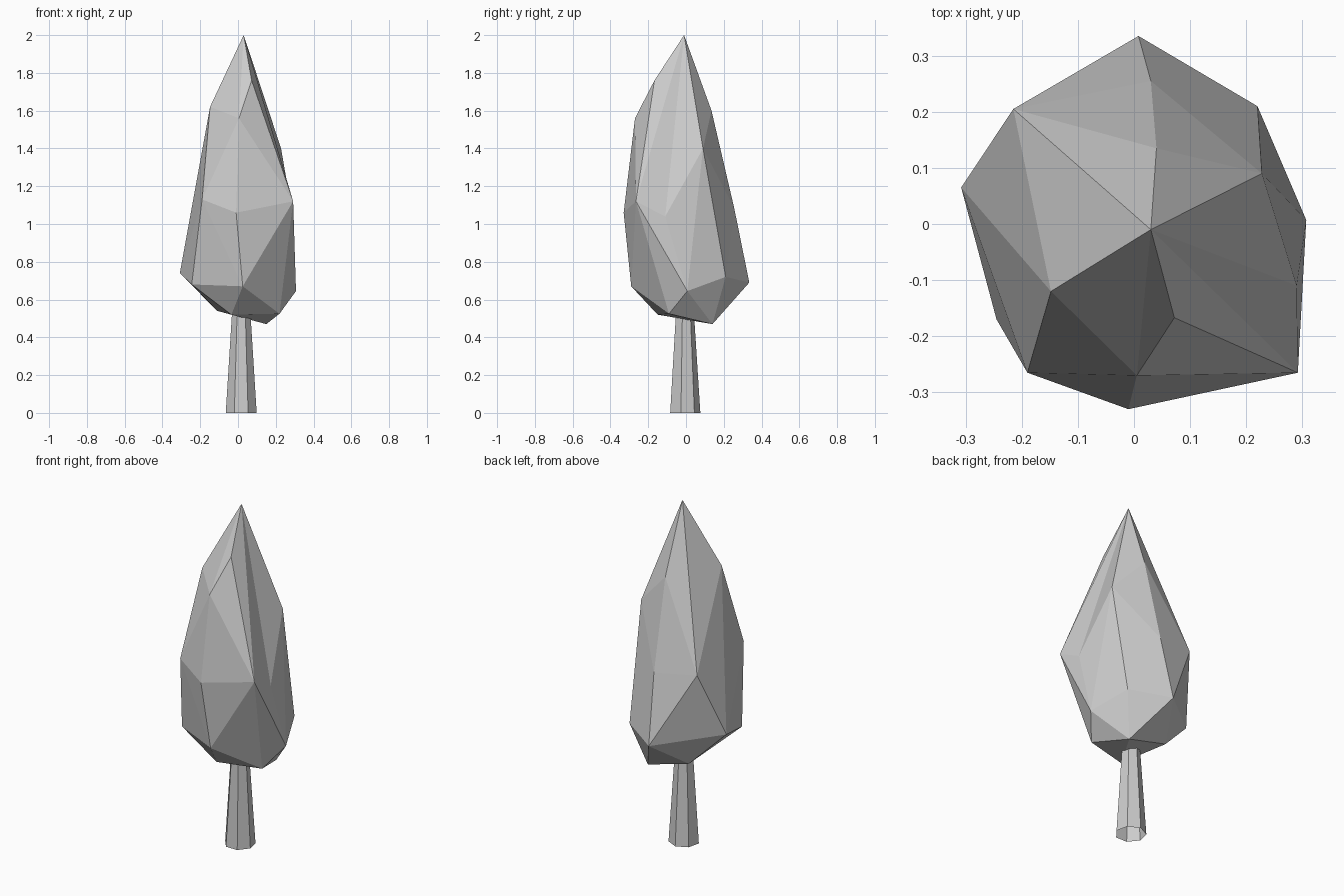
import bpy, bmesh, math
from mathutils import Matrix, Vector

if "Cube" in bpy.data.objects:
    bpy.data.objects.remove(bpy.data.objects["Cube"])


def make_object(name, bm):
    bmesh.ops.recalc_face_normals(bm, faces=bm.faces[:])
    mesh = bpy.data.meshes.new(name)
    bm.to_mesh(mesh)
    bm.free()
    obj = bpy.data.objects.new(name, mesh)
    bpy.context.collection.objects.link(obj)
    return obj


# Trunk: open seven-sided tapered tube
bm = bmesh.new()
bmesh.ops.create_cone(bm, cap_ends=False, segments=7, radius1=0.084, radius2=0.05, depth=0.53,
                      matrix=Matrix.Translation((0.017, -0.008, 0.265)) @ Matrix.Rotation(math.pi, 4, 'Z'))
xs = [v.co.x for v in bm.verts if v.co.z < 0.1]
if max(xs) - 0.017 > 0.08:  # keep the pointed side towards -x
    bmesh.ops.rotate(bm, verts=bm.verts[:], cent=(0.017, -0.008, 0),
                     matrix=Matrix.Rotation(math.pi, 3, 'Z'))
make_object("trunk", bm)

# Crown: irregular faceted hull through a few control points
crown_points = [
    (0.03, -0.01, 2.00),                                                # tip
    (0.072, -0.167, 1.76), (0.005, -0.27, 1.56), (-0.148, -0.12, 1.62),  # upper
    (0.04, 0.135, 1.60), (0.228, 0.09, 1.40),
    (0.292, -0.265, 1.12), (-0.19, -0.265, 1.13), (-0.01, -0.33, 1.06),  # middle
    (-0.215, 0.205, 1.115),
    (0.008, 0.335, 0.69), (0.22, 0.21, 0.72), (-0.308, 0.065, 0.74),     # lower
    (0.307, 0.007, 0.645), (-0.245, -0.17, 0.68), (0.025, -0.29, 0.67),
    (0.22, -0.09, 0.525), (-0.035, -0.15, 0.52), (-0.11, 0.13, 0.54),    # underside
    (0.15, 0.14, 0.47),
]
# Dents: bulged out while the hull is made, then pressed back in
dents = [((0.33, -0.11, 1.04), (0.29, -0.11, 1.04)),
         ((0.03, 0.28, 1.085), (0.03, 0.255, 1.085))]

bm = bmesh.new()
for p in crown_points:
    bm.verts.new(p)
dent_verts = [(bm.verts.new(out), Vector(final)) for out, final in dents]
bmesh.ops.convex_hull(bm, input=bm.verts[:])
for vert, final in dent_verts:
    vert.co = final
make_object("crown", bm)
